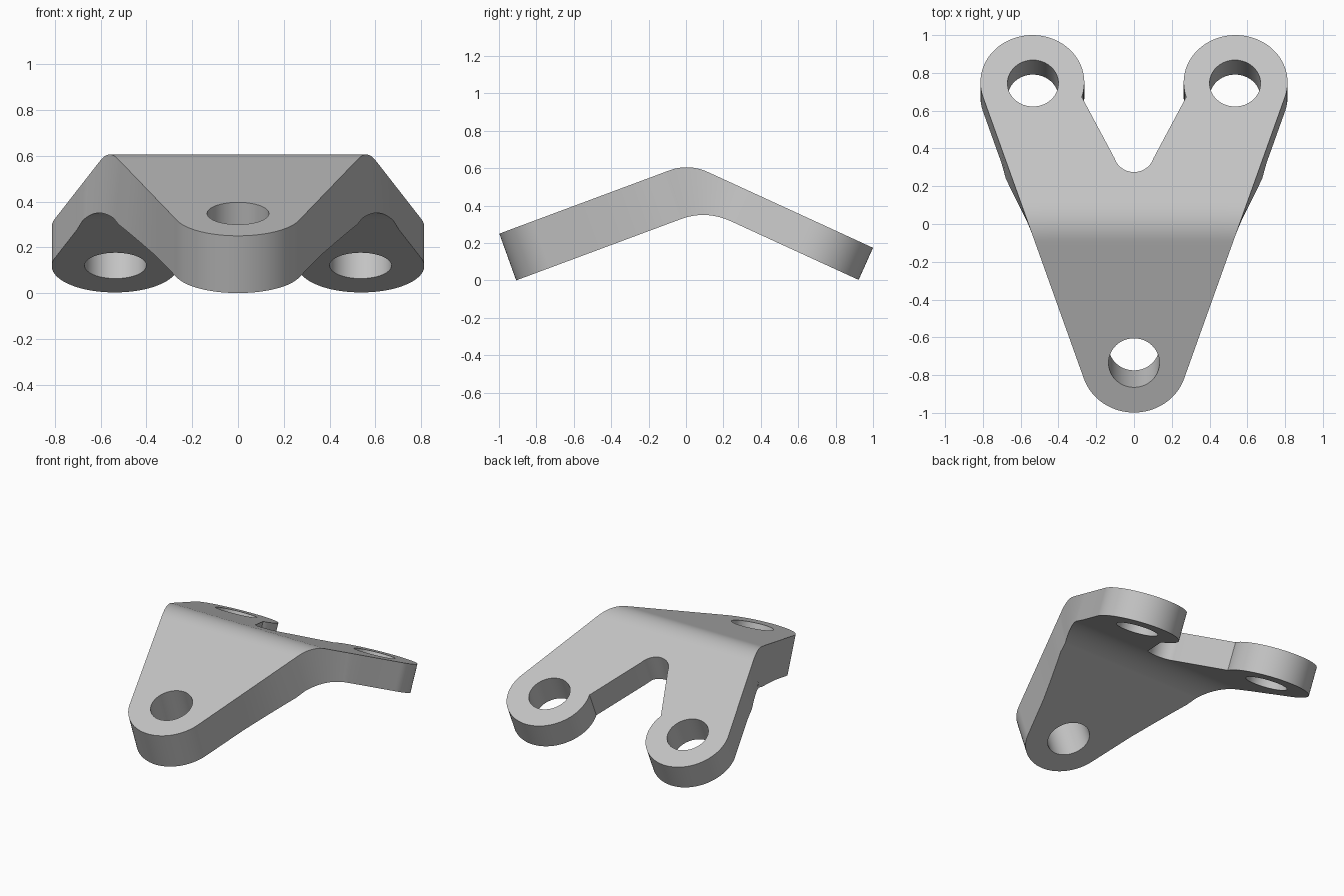
import bpy, bmesh
from math import cos, sin, radians, pi

cube = bpy.data.objects.get("Cube")
if cube:
    bpy.data.objects.remove(cube, do_unlink=True)

grey = bpy.data.materials.new("plain grey")
grey.use_nodes = True
colour = (0.55, 0.55, 0.55, 1)
grey.diffuse_color = colour
grey.node_tree.nodes["Principled BSDF"].inputs["Base Color"].default_value = colour

RISE, FALL = 0.372, 0.459          # slopes of the front and back arms


def arc(cx, cy, rx, ry, start, end, steps=28):
    angles = [radians(start + (end - start) * i / steps) for i in range(steps + 1)]
    return [(cx + rx * cos(a), cy + ry * sin(a)) for a in angles]


def bent(y, peak_y, peak_z, h):
    """Height of two slopes joined by a rounded bend of half width h."""
    d = y - peak_y
    if d <= -h:
        return peak_z + RISE * d
    if d >= h:
        return peak_z - FALL * d
    t = d + h
    return peak_z - RISE * h + RISE * t - (RISE + FALL) / (4 * h) * t * t


def top_point(x, y):
    return x, y, bent(y, 0.0144, 0.627, 0.105)


def bottom_point(x, y):
    # the underside is offset square to each arm, blending across the bend
    if y < -0.12:
        by = y + 0.09
    elif y > 0.317:
        by = y - 0.077
    else:
        by = -0.03 + (y + 0.12) * 0.27 / 0.437
    flare = 1 + 0.065 * max(0, 1 - abs(by + 0.1) / 0.4) * (abs(x) > 0.2)
    return x * flare, by, bent(by, 0.1065, 0.378, 0.135)


# Outline: right half from the front tip round to the notch, then mirrored
half = arc(0, -0.735, 0.28, 0.263, -90, -19)
half += arc(0.538, 0.75, 0.275, 0.25, -20, 198, 60)
half += arc(0, 0.38, 0.108, 0.105, -18, -90, 14)
outline = half + [(-x, y) for x, y in reversed(half[1:-1])]
loops = [outline]
for cx, cy, ry in ((0, -0.735, 0.13), (0.535, 0.745, 0.123), (-0.535, 0.745, 0.123)):
    loops.append(arc(cx, cy, 0.135, ry, 0, 360, 48)[:-1])

# Flat sheet with holes
sheet = bmesh.new()
edges = []
for loop in loops:
    verts = [sheet.verts.new((x, y, 0)) for x, y in loop]
    edges += [sheet.edges.new((verts[i - 1], verts[i])) for i in range(len(verts))]
bmesh.ops.triangle_fill(sheet, edges=edges, use_beauty=True, normal=(0, 0, 1))

# Cross cuts where the sheet bends
cuts = [-0.55, -0.4, -0.28, -0.19, 0.317, 0.4] + [-0.12 + 0.02 * i for i in range(21)]
for y in cuts:
    geom = sheet.verts[:] + sheet.edges[:] + sheet.faces[:]
    bmesh.ops.bisect_plane(sheet, geom=geom, dist=1e-5, plane_co=(0, y, 0), plane_no=(0, 1, 0))

# Thick bent plate: top, underside and walls
plate = bmesh.new()
top = {v: plate.verts.new(top_point(v.co.x, v.co.y)) for v in sheet.verts}
low = {v: plate.verts.new(bottom_point(v.co.x, v.co.y)) for v in sheet.verts}
for f in sheet.faces:
    plate.faces.new([top[v] for v in f.verts])
    plate.faces.new([low[v] for v in reversed(f.verts)])
for e in sheet.edges:
    if len(e.link_faces) == 1:
        a, b = e.verts
        plate.faces.new((top[a], top[b], low[b], low[a]))
bmesh.ops.recalc_face_normals(plate, faces=plate.faces[:])

mesh = bpy.data.meshes.new("bent_bracket")
plate.to_mesh(mesh)
plate.free()
sheet.free()
mesh.materials.append(grey)
bracket = bpy.data.objects.new("bent_bracket", mesh)
bpy.context.collection.objects.link(bracket)
bpy.ops.object.select_all(action="DESELECT")
bracket.select_set(True)
bpy.context.view_layer.objects.active = bracket
bpy.ops.object.shade_smooth_by_angle(angle=radians(40))
